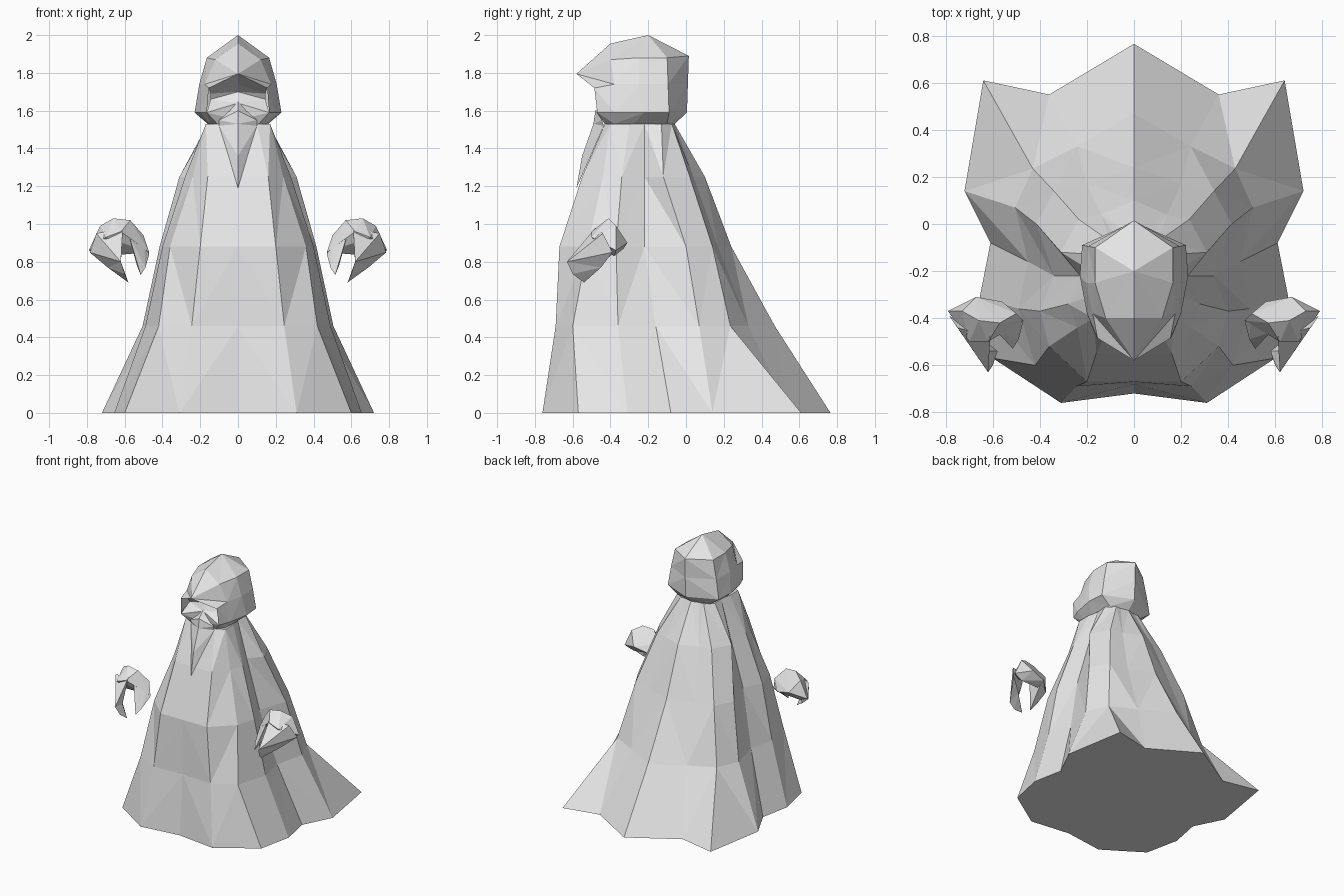
import bpy, bmesh

grey = bpy.data.materials.new("pale_grey")
grey.diffuse_color = (0.8, 0.8, 0.8, 1)


def finish(bm, name):
    bmesh.ops.remove_doubles(bm, verts=bm.verts, dist=0.0005)
    bmesh.ops.dissolve_degenerate(bm, edges=bm.edges, dist=0.0005)
    bmesh.ops.recalc_face_normals(bm, faces=bm.faces)
    me = bpy.data.meshes.new(name)
    bm.to_mesh(me)
    bm.free()
    me.materials.append(grey)
    ob = bpy.data.objects.new(name, me)
    bpy.context.collection.objects.link(ob)
    return ob


def loft(name, rings, cap=False):
    """Skin half rings (x >= 0), mirrored on x = 0, with triangles."""
    bm = bmesh.new()
    for s in (1, -1):
        rows = [[bm.verts.new((s * x, y, z)) for x, y, z in r] for r in rings]
        for a, b in zip(rows, rows[1:]):
            for i in range(len(a) - 1):
                if i % 2:
                    tris = ((a[i], a[i+1], b[i+1]), (a[i], b[i+1], b[i]))
                else:
                    tris = ((a[i], a[i+1], b[i]), (a[i+1], b[i+1], b[i]))
                for t in tris:
                    bm.faces.new(t if s > 0 else t[::-1])
    if cap:
        bmesh.ops.remove_doubles(bm, verts=bm.verts, dist=0.0005)
        for f in [f for f in bm.faces if f.calc_area() < 1e-8]:
            bm.faces.remove(f)
        bmesh.ops.holes_fill(bm, edges=[e for e in bm.edges if e.is_boundary], sides=0)
    return finish(bm, name)


def hull(name, pts, side):
    bm = bmesh.new()
    for x, y, z in pts:
        bm.verts.new((side * x, y, z))
    r = bmesh.ops.convex_hull(bm, input=bm.verts)
    loose = [v for v in bm.verts if not v.link_faces]
    bmesh.ops.delete(bm, geom=loose, context='VERTS')
    return finish(bm, name)


# Robe with folds: half outlines from the front centre to the back centre
robe = {
    0.0: [(0, -.72), (.31, -.76), (.60, -.57), (.655, -.31), (.61, -.08),
          (.72, .14), (.64, .61), (.36, .55), (0, .765)],
    0.46: [(0, -.68), (.245, -.69), (.42, -.60), (.49, -.36), (.45, -.16),
           (.505, .07), (.43, .235), (.24, .33), (0, .47)],
    0.88: [(0, -.67), (.2, -.67), (.36, -.52), (.40, -.37), (.34, -.22),
           (.415, 0), (.34, .14), (.2, .17), (0, .24)],
    1.25: [(0, -.55), (.16, -.55), (.24, -.44), (.28, -.34), (.23, -.22),
           (.31, -.12), (.235, .02), (.14, .04), (0, .10)],
    1.53: [(0, -.43), (.10, -.43), (.17, -.40), (.17, -.3), (.15, -.22),
           (.16, -.13), (.10, -.075), (.06, -.075), (0, -.06)],
}
loft("robe", [[(x, y, z) for x, y in r] for z, r in robe.items()], cap=True)

# Hood: half rings from the face opening round to the back
loft("hood", [
    [(.11, -.43, 1.53), (.15, -.38, 1.53), (.16, -.28, 1.53), (.14, -.1, 1.53), (0, -.06, 1.53)],
    [(.165, -.47, 1.59), (.20, -.38, 1.59), (.23, -.22, 1.59), (.22, -.09, 1.59), (0, .005, 1.59)],
    [(.155, -.485, 1.72), (.175, -.38, 1.74), (.205, -.25, 1.74), (.195, -.095, 1.74), (0, .01, 1.74)],
    [(0, -.58, 1.795), (.12, -.40, 1.87), (.165, -.25, 1.88), (.165, -.1, 1.88), (0, .015, 1.89)],
    [(0, -.58, 1.795), (0, -.40, 1.955), (0, -.20, 2.0), (0, -.20, 2.0), (0, -.20, 2.0)],
])

# Shadowed face recess under the brow
loft("face", [
    [(0, -.58, 1.795), (.155, -.485, 1.72)],
    [(0, -.46, 1.74), (.145, -.41, 1.69)],
    [(0, -.40, 1.70), (.145, -.39, 1.66)],
    [(0, -.43, 1.64), (.165, -.47, 1.59)],
    [(0, -.42, 1.55), (.11, -.43, 1.53)],
])

# Pointed beard with a centre ridge
loft("beard", [
    [(0, -.43, 1.65), (.06, -.42, 1.60)],
    [(0, -.48, 1.60), (.10, -.445, 1.55)],
    [(0, -.49, 1.53), (.10, -.435, 1.52)],
    [(0, -.55, 1.36), (.05, -.505, 1.36)],
    [(0, -.58, 1.19), (0, -.58, 1.19)],
])

# Floating claw-like hands
palm = [(.79, -.37, .86), (.73, -.37, .99), (.66, -.41, 1.03), (.57, -.42, 1.02),
        (.50, -.38, .94), (.47, -.41, .85), (.67, -.31, .90), (.56, -.33, .87),
        (.62, -.50, .96), (.70, -.50, .93), (.72, -.38, .83), (.60, -.42, .87)]
finger = [(.61, -.48, .98), (.75, -.44, .95), (.785, -.39, .85), (.66, -.45, .84),
          (.62, -.63, .80), (.69, -.45, .77), (.62, -.54, .79)]
fingertip = [(.62, -.63, .80), (.69, -.45, .77), (.62, -.54, .79),
             (.58, -.54, .69), (.60, -.60, .735)]
thumb = [(.50, -.38, .94), (.47, -.41, .84), (.56, -.35, .87), (.58, -.46, .95),
         (.55, -.44, .86), (.49, -.49, .77), (.515, -.53, .73), (.535, -.49, .78)]
for side, label in ((1, "right"), (-1, "left")):
    for part, pts in (("palm", palm), ("finger", finger),
                      ("fingertip", fingertip), ("thumb", thumb)):
        hull(f"{part}_{label}", pts, side)
